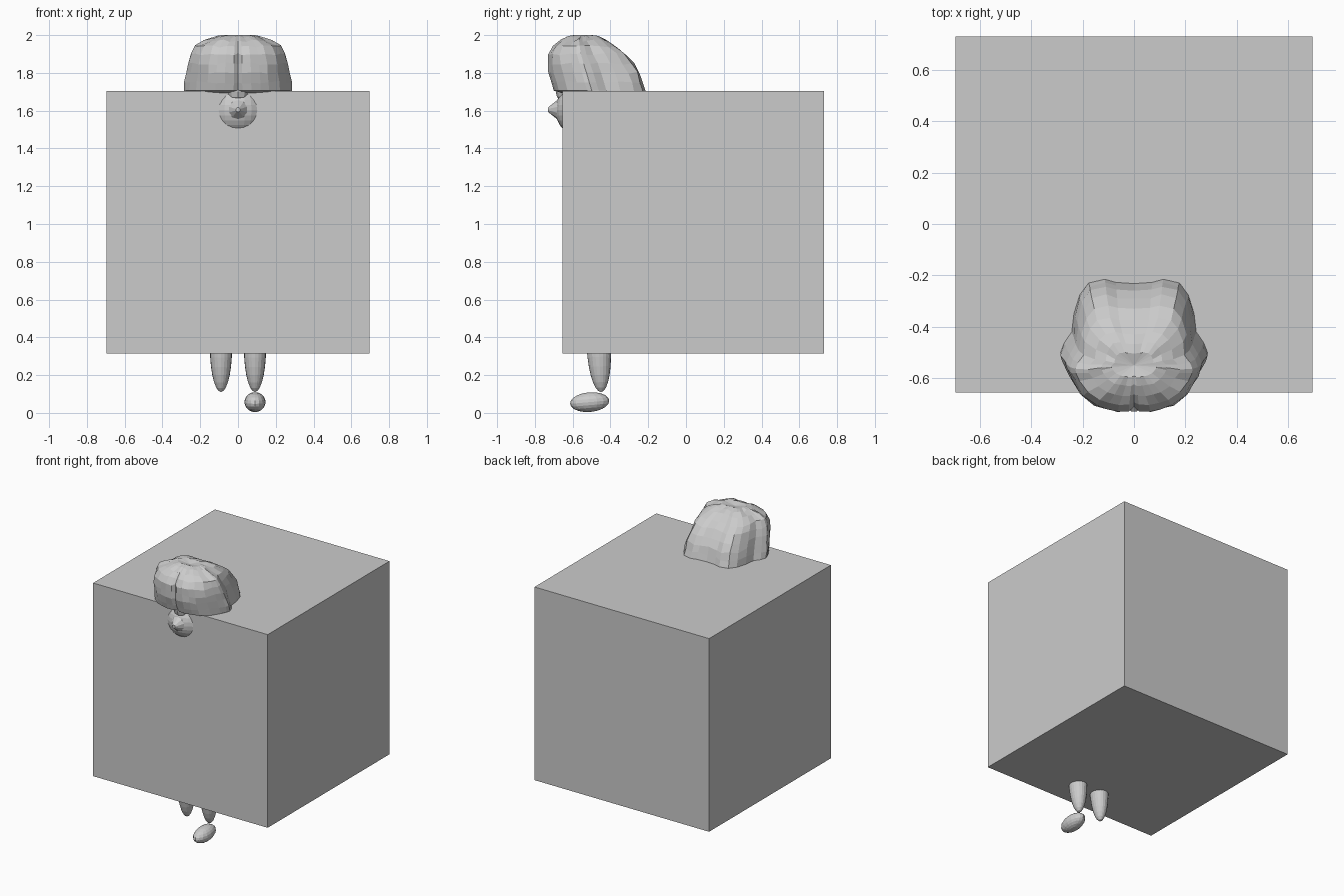
import bpy, bmesh, math, random
from mathutils import Matrix

if "Cube" in bpy.data.objects:
    bpy.data.objects.remove(bpy.data.objects["Cube"])

random.seed(4)
grey = bpy.data.materials.new("plain grey")
grey.diffuse_color = (0.6, 0.6, 0.6, 1)
grey.use_nodes = True
grey.node_tree.nodes["Principled BSDF"].inputs["Base Color"].default_value = grey.diffuse_color


def finish(name, bm):
    bmesh.ops.recalc_face_normals(bm, faces=bm.faces)
    me = bpy.data.meshes.new(name)
    bm.to_mesh(me)
    bm.free()
    me.materials.append(grey)
    ob = bpy.data.objects.new(name, me)
    bpy.context.collection.objects.link(ob)
    return ob


def ellipsoid(name, loc, radii, tilt=0, seg=16, rings=10):
    bm = bmesh.new()
    bmesh.ops.create_uvsphere(bm, u_segments=seg, v_segments=rings, radius=1)
    m = Matrix.Translation(loc) @ Matrix.Rotation(tilt, 4, 'X') @ Matrix.Diagonal((*radii, 1))
    bm.transform(m)
    return finish(name, bm)


# big box hiding most of the figure
bm = bmesh.new()
bmesh.ops.create_cube(bm, size=1)
bm.transform(Matrix.Translation((0, 0.0375, 1.01)) @ Matrix.Diagonal((1.39, 1.385, 1.39, 1)))
finish("box", bm)

# hair: half outline (unit width / depth, front to back), mirrored
half = [(0, -.93), (.08, -.99), (.25, -1), (.42, -.95), (.58, -.89), (.78, -.7), (.91, -.45),
        (.98, -.27), (1, -.17), (.95, -.02), (.85, .15), (.82, .45), (.74, .75), (.62, .94),
        (.4, 1), (.25, .95), (0, .93)]
outline = half + [(-x, y) for x, y in reversed(half[1:-1])]
# levels: z, half width, front y, back y
levels = [(1.60, .24, -.63, -.22), (1.69, .283, -.645, -.215), (1.706, .285, -.70, -.215),
          (1.75, .283, -.715, -.225), (1.80, .272, -.727, -.245), (1.85, .265, -.73, -.275),
          (1.90, .252, -.73, -.315), (1.94, .232, -.705, -.365), (1.97, .18, -.67, -.42),
          (1.99, .13, -.63, -.46), (2.0, .09, -.595, -.50)]
bm = bmesh.new()
rings = []
n = len(half)
for z, w, f, b in levels:
    jit = [(1 + random.uniform(-.018, .012), random.uniform(-.007, .007)) for _ in half]
    ring = []
    for i, (u, v) in enumerate(outline):
        k, dz = jit[i if i < n else len(outline) - i]
        if z < 1.71 or z > 1.995:
            k, dz = 1, 0
        if z > 1.8 and abs(u) > .88:      # ear bulge only on the lower hair
            k *= .99
        ring.append(bm.verts.new((u * w * k, (f + b) / 2 + v * (b - f) / 2 * k, z + dz)))
    rings.append(ring)
for lo, hi in zip(rings, rings[1:]):
    for i in range(len(lo)):
        j = (i + 1) % len(lo)
        bm.faces.new((lo[i], lo[j], hi[j], hi[i]))
bm.faces.new(rings[0])
crown = bm.verts.new((0, -.55, 1.987))
for i in range(len(rings[-1])):
    bm.faces.new((rings[-1][i], rings[-1][(i + 1) % len(rings[-1])], crown))
finish("hair", bm)

# head, nose and forehead
ellipsoid("head", (0, -.47, 1.603), (.185, .222, .175), seg=32, rings=20)
bm = bmesh.new()
bmesh.ops.create_cone(bm, cap_ends=True, segments=10, radius1=.06, radius2=.012, depth=.06)
bm.transform(Matrix.Translation((0, -.70, 1.605)) @ Matrix.Rotation(math.pi / 2, 4, 'X'))
finish("nose", bm)
ellipsoid("forehead", (0, -.60, 1.70), (.07, .09, .07), seg=12, rings=8)

# legs, one visible foot, and the hidden body
for side, label in ((-1, "left"), (1, "right")):
    ellipsoid("leg_" + label, (side * .09, -.462, .35), (.059, .064, .24), math.radians(3), 20, 14)
    ellipsoid("thigh_" + label, (side * .09, -.475, .72), (.075, .08, .24))
ellipsoid("foot_right", (.09, -.51, .057), (.056, .104, .052), math.radians(5), 16, 10)
ellipsoid("torso", (0, -.475, 1.16), (.16, .12, .32))
